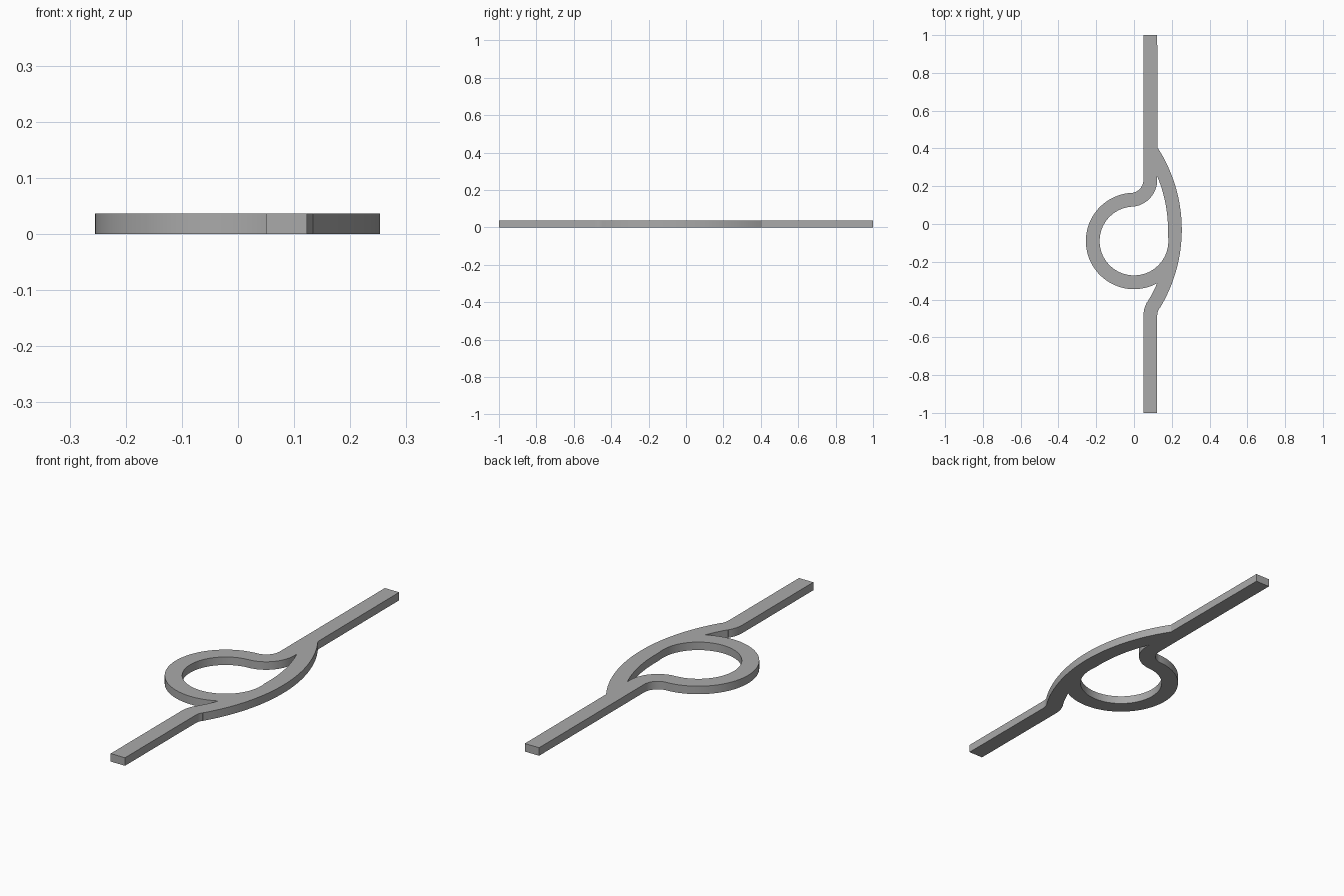
import bpy
import bmesh
from math import sin, cos, radians, degrees, atan2
from mathutils import Vector

cube = bpy.data.objects.get("Cube")
if cube:
    bpy.data.objects.remove(cube, do_unlink=True)

THICK = 0.037          # plate height
LEFT, RIGHT = 0.05, 0.123   # stem edges
WIDTH = RIGHT - LEFT

# Centres of the four arcs that shape the channel
LOOP, LOOP_R = Vector((0, -0.09)), 0.255
NECK, NECK_R = Vector((-0.02, 0.234)), 0.07
BOW, BOW_R = Vector((-0.547, -0.03)), 0.80
BEND, BEND_R = Vector((0.193, -0.485)), 0.07


def heading(a, b):
    return degrees(atan2(b[1] - a[1], b[0] - a[0]))


def arc(centre, radius, start, end, step=4):
    n = max(2, round(abs(end - start) / step))
    angles = [radians(start + (end - start) * i / n) for i in range(n + 1)]
    return [centre + radius * Vector((cos(a), sin(a))) for a in angles]


def add_ring(bm, points):
    kept = [p for i, p in enumerate(points) if (p - points[i - 1]).length > 0.001]
    verts = [bm.verts.new((p.x, p.y, 0)) for p in kept]
    return [bm.edges.new((v, verts[i - 1])) for i, v in enumerate(verts)]


neck_angle = heading(LOOP, NECK)     # loop meets neck
bend_angle = heading(BOW, BEND)      # bow meets lower bend
tip = Vector((RIGHT, -0.313))        # notch between loop and lower stem

# Outer boundary: upper stem, bow, lower stem, loop, neck
outer = [Vector((LEFT, 1)), Vector((RIGHT, 1))]
outer += arc(BOW, BOW_R, heading(BOW, (RIGHT, 0.405)), bend_angle, 2)
outer += arc(BEND, BEND_R, 180 + bend_angle, 180, 5)
outer += [Vector((RIGHT, -1)), Vector((LEFT, -1))]
outer += arc(BEND, BEND_R + WIDTH, 180, 180 + bend_angle, 5)
outer += arc(BOW, BOW_R - WIDTH, bend_angle, heading(BOW, tip), 2)
outer += arc(LOOP, LOOP_R, heading(LOOP, tip), neck_angle - 360)
outer += arc(NECK, NECK_R, neck_angle - 180, 0, 6)

# Inner opening: bow inside, loop inside, neck inside
seam = Vector((0.18, -0.062))
inner = arc(BOW, BOW_R - WIDTH, heading(BOW, (RIGHT, 0.254)), heading(BOW, seam), 2)
inner += arc(LOOP, LOOP_R - WIDTH, heading(LOOP, seam), neck_angle - 360)
inner += arc(NECK, NECK_R + WIDTH, neck_angle - 180, 0)

# Fill the outline and raise it into a plate
bm = bmesh.new()
edges = add_ring(bm, outer) + add_ring(bm, inner)
bmesh.ops.triangle_fill(bm, edges=edges, use_beauty=True)
raised = bmesh.ops.extrude_face_region(bm, geom=bm.faces[:])["geom"]
bmesh.ops.translate(bm, vec=(0, 0, THICK),
                    verts=[g for g in raised if isinstance(g, bmesh.types.BMVert)])
bmesh.ops.recalc_face_normals(bm, faces=bm.faces[:])
mesh = bpy.data.meshes.new("looped_channel")
bm.to_mesh(mesh)
bm.free()

# Plain grey surface
grey = bpy.data.materials.new("plain_grey")
grey.use_nodes = True
colour = (0.4, 0.4, 0.4, 1)
grey.diffuse_color = colour
grey.node_tree.nodes["Principled BSDF"].inputs["Base Color"].default_value = colour
mesh.materials.append(grey)

channel = bpy.data.objects.new("looped_channel", mesh)
bpy.context.collection.objects.link(channel)
bpy.ops.object.select_all(action="DESELECT")
channel.select_set(True)
bpy.context.view_layer.objects.active = channel
bpy.ops.object.shade_smooth_by_angle(angle=radians(25))
